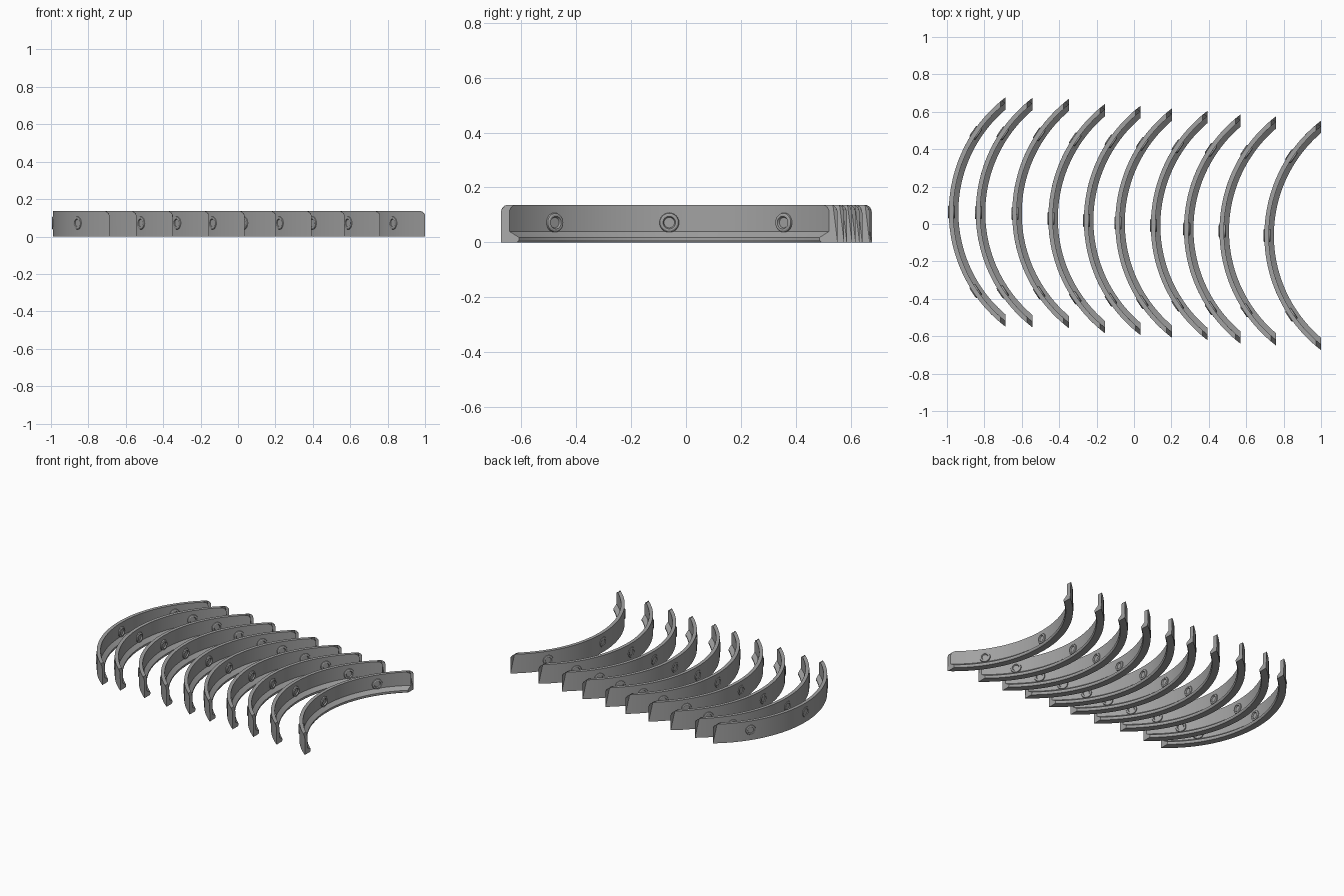
import bpy, bmesh, math
from mathutils import Vector

if "Cube" in bpy.data.objects:
    bpy.data.objects.remove(bpy.data.objects["Cube"])

R_OUT, R_WALL, R_FOOT = 0.772, 0.748, 0.721   # outer face, wall inner face, foot inner edge
HEIGHT, FILLET, END = 0.136, 0.028, 0.469     # END: arc centre to the flat end plane

grey = bpy.data.materials.new("mid_grey")
grey.diffuse_color = (0.36, 0.36, 0.36, 1)
grey.use_nodes = True
grey.node_tree.nodes["Principled BSDF"].inputs["Base Color"].default_value = grey.diffuse_color


def loft(name, rings, wrap_rings=False):
    """Skin closed rings of points, capping both ends."""
    bm = bmesh.new()
    vs = [[bm.verts.new(p) for p in ring] for ring in rings]
    n = len(rings[0])
    for a, b in zip(vs, vs[1:]):
        for i in range(n):
            j = (i + 1) % n
            bm.faces.new((a[i], a[j], b[j], b[i]))
    bm.faces.new(vs[0])
    bm.faces.new(vs[-1])
    bmesh.ops.recalc_face_normals(bm, faces=bm.faces)
    mesh = bpy.data.meshes.new(name)
    bm.to_mesh(mesh)
    bm.free()
    mesh.materials.append(grey)
    return mesh


def place(name, mesh, loc, turn=0):
    ob = bpy.data.objects.new(name, mesh)
    ob.location = loc
    ob.rotation_euler.z = turn
    bpy.context.collection.objects.link(ob)
    return ob


# Curved wall: L-shaped section with a sloped foot and rounded upper end corners
arc = [math.radians(15 * k) for k in range(7)]
corner = [(HEIGHT - FILLET * (1 - math.sin(t)), FILLET * (1 - math.cos(t))) for t in arc]
section = [(R_FOOT + 0.005, 0, 0), (R_OUT, 0, 0)]
section += [(R_OUT, z, inset) for z, inset in corner]
section += [(R_WALL, z, inset) for z, inset in reversed(corner)]
section += [(R_WALL, 0.04, 0), (R_FOOT, 0.018, 0), (R_FOOT, 0.008, 0)]

STEPS = 48
rings = []
for k in range(STEPS + 1):
    f = 2 * k / STEPS - 1
    ring = []
    for r, z, inset in section:
        a = math.pi + f * math.acos((END + inset) / r)
        ring.append(Vector((r * math.cos(a), r * math.sin(a), z)))
    rings.append(ring)
wall_mesh = loft("curved_wall", rings)

# Rivet: lathed along the radial direction, dished on both faces
outline = [(0.771, 0.020), (0.776, 0.022), (0.777, 0.026), (0.775, 0.033), (0.770, 0.036),
           (0.748, 0.036), (0.741, 0.034), (0.738, 0.029), (0.738, 0.023), (0.746, 0.019)]
SIDES = 24
rivet_rings = [[Vector((s, rho * math.cos(2 * math.pi * i / SIDES),
                        rho * math.sin(2 * math.pi * i / SIDES))) for i in range(SIDES)]
               for s, rho in outline]
rivet_mesh = loft("rivet", rivet_rings)

# Ten staggered segments: (end plane x, middle y)
spots = [(-0.687, 0.064), (-0.543, 0.061), (-0.348, 0.056), (-0.155, 0.029), (0.035, 0.019),
         (0.203, 0.005), (0.393, -0.008), (0.570, -0.027), (0.760, -0.037), (1.0, -0.061)]
parts = []
for n, (x, y) in enumerate(spots, 1):
    cx = x + END
    parts.append(place(f"curved_wall_{n}", wall_mesh, (cx, y, 0)))
    for side, deg in (("left", 146), ("middle", 180), ("right", 214)):
        parts.append(place(f"rivet_{n}_{side}", rivet_mesh, (cx, y, 0.072), math.radians(deg)))

# Smooth curves, sharp edges (meshes are shared, so one of each is enough)
for ob in parts[:2]:
    bpy.ops.object.select_all(action='DESELECT')
    ob.select_set(True)
    bpy.context.view_layer.objects.active = ob
    bpy.ops.object.shade_smooth_by_angle(angle=math.radians(30))
